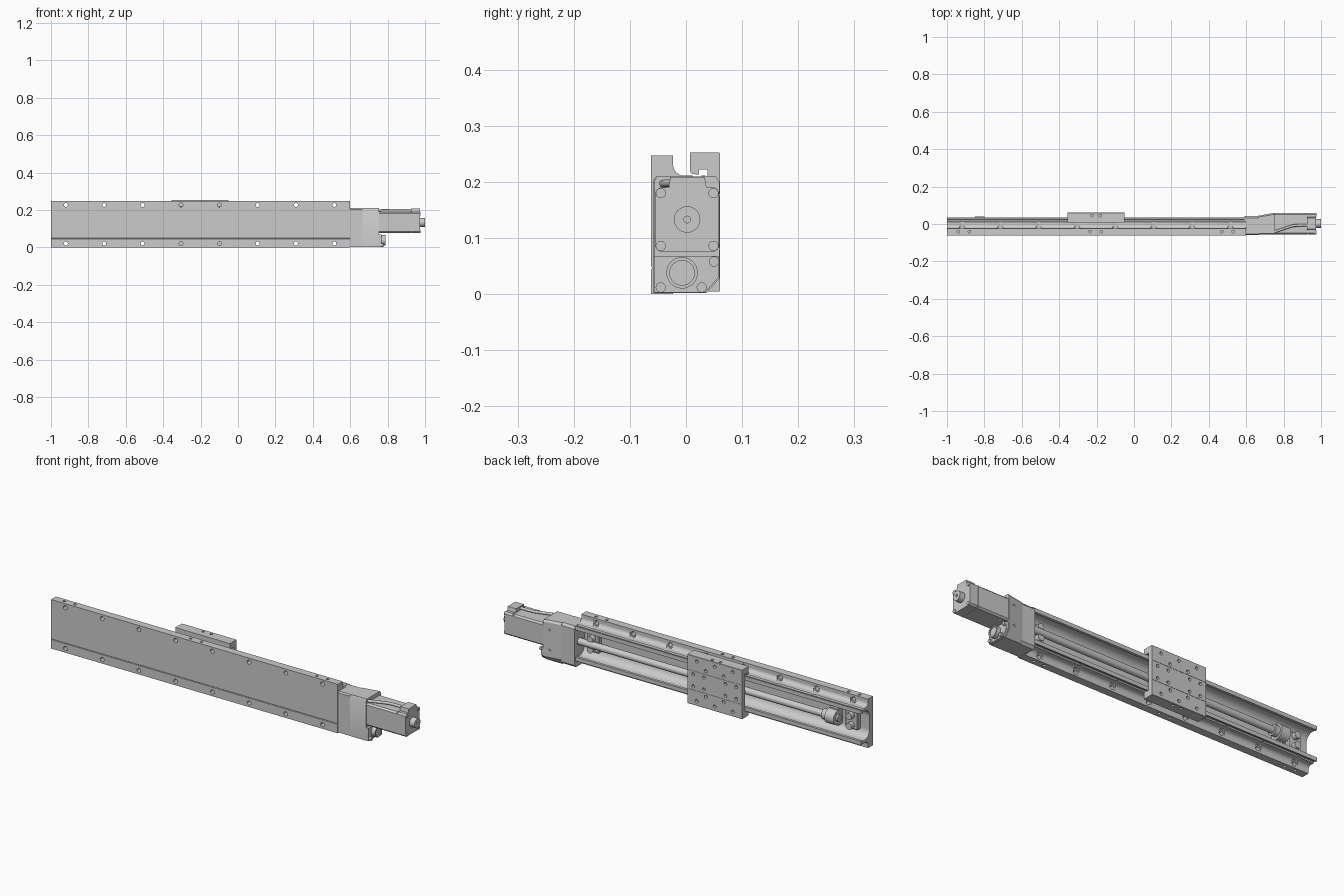
import bpy, bmesh, math
from mathutils import Matrix, Vector

if "Cube" in bpy.data.objects:
    bpy.data.objects.remove(bpy.data.objects["Cube"])

ZC = 0.1235                      # mid-height of the rail
HOLES_X = [-0.92 + 0.205 * i for i in range(8)]
TURN = {'X': Matrix.Rotation(math.pi / 2, 4, 'Y'),
        'Y': Matrix.Rotation(-math.pi / 2, 4, 'X'),
        'Z': Matrix.Identity(4)}


def finish(name, bm):
    bmesh.ops.recalc_face_normals(bm, faces=bm.faces)
    me = bpy.data.meshes.new(name)
    bm.to_mesh(me)
    bm.free()
    ob = bpy.data.objects.new(name, me)
    bpy.context.collection.objects.link(ob)
    return ob


def prism(name, pts, x0, x1):
    """Extrude a (y, z) outline along x."""
    bm = bmesh.new()
    f = bm.faces.new([bm.verts.new((x0, y, z)) for y, z in pts])
    g = bmesh.ops.extrude_face_region(bm, geom=[f])
    bmesh.ops.translate(bm, vec=(x1 - x0, 0, 0),
                        verts=[v for v in g['geom'] if isinstance(v, bmesh.types.BMVert)])
    return finish(name, bm)


def box(name, x, y, z, bevel=0.0):
    bm = bmesh.new()
    bmesh.ops.create_cube(bm, size=1)
    for v in bm.verts:
        v.co = [(r[0] + r[1]) / 2 + c * (r[1] - r[0]) for c, r in zip(v.co, (x, y, z))]
    if bevel:
        bmesh.ops.bevel(bm, geom=bm.edges[:], offset=bevel, segments=1, affect='EDGES')
    return finish(name, bm)


def cylinders(name, items, axis, n=24):
    """items: (centre, radius, length)"""
    bm = bmesh.new()
    for c, r, l in items:
        bmesh.ops.create_cone(bm, cap_ends=True, segments=n, radius1=r, radius2=r, depth=l,
                              matrix=Matrix.Translation(Vector(c)) @ TURN[axis])
    return finish(name, bm)


def cut(ob, *cutters):
    for c in cutters:
        m = ob.modifiers.new('cut', 'BOOLEAN')
        m.operation, m.solver, m.object = 'DIFFERENCE', 'EXACT', c
    dg = bpy.context.evaluated_depsgraph_get()
    me = bpy.data.meshes.new_from_object(ob.evaluated_get(dg))
    ob.modifiers.clear()
    ob.data = me
    for c in cutters:
        bpy.data.objects.remove(c)


def arc(cy, cz, r, a0, a1, n=8):
    return [(cy + r * math.cos(math.radians(a0 + (a1 - a0) * i / n)),
             cz + r * math.sin(math.radians(a0 + (a1 - a0) * i / n))) for i in range(n + 1)]


def mirrored(half, zc):
    return [(y, zc + d) for y, d in half] + [(y, zc - d) for y, d in reversed(half)]


# Rail body: U channel with flanges, coved shoulders and ball grooves
half = [(-0.062, 0.1235), (-0.023, 0.1235)] + arc(-0.003, 0.1075, 0.02, 180, 270)
half += [(0.012, 0.0875), (0.016, 0.082), (0.024, 0.082), (0.028, 0.0875),
         (0.035, 0.0875), (0.035, 0.068), (0.022, 0.068), (0.018, 0.073)]
half += arc(0.005, 0.033, 0.04, 90, 180) + [(-0.035, 0.02)]
outline = mirrored(half, ZC) + [(-0.062, 0.045), (-0.060, 0.047), (-0.062, 0.049)]
rail = prism('rail_body', outline, -1, 0.6)
spots = [(x, z) for x in HOLES_X for z in (0.0205, 0.2265)]
cut(rail,
    cylinders('hole_cutter', [((x, -0.04, z), 0.0105, 0.08) for x, z in spots], 'Y'),
    cylinders('spotface_cutter', [((x, 0.0, z), 0.0175, 0.048) for x, z in spots], 'Y'),
    cylinders('edge_hole_cutter', [((x, -0.041, z), 0.007, 0.02)
                                   for x in (-0.94, -0.88, -0.235, -0.175, 0.47, 0.53)
                                   for z in (0, 2 * ZC)], 'Z', 16))

# Carriage straddling the rail
cz = 0.1285
carriage = prism('carriage', mirrored([(0.061, 0.122), (0.0595, 0.1235), (0.007, 0.1235), (0.007, 0.090),
                                       (0.011, 0.086), (0.0165, 0.086), (0.0165, 0.0845),
                                       (0.0235, 0.0845), (0.0235, 0.0935),
                                       (0.038, 0.0935)], cz), -0.355, -0.05)
xm = -0.2025
grid = [(dx, dz) for dz in (-0.1, 0.1) for dx in (-0.1, 0, 0.1)]
grid += [(dx, dz) for dz in (-0.065, 0.065) for dx in (-0.05, 0.05)]
grid += [(dx, dz) for dz in (-0.03, 0.03) for dx in (-0.12, -0.06, 0.06, 0.12)]
cut(carriage,
    cylinders('plate_holes', [((xm + dx, 0.06, cz + dz), 0.008, 0.024) for dx, dz in grid], 'Y', 16),
    cylinders('side_holes', [((x, 0.045, z), 0.007, 0.024) for x in (-0.225, -0.18)
                             for z in (0.005, 0.252)], 'Z', 16))
for d in (-0.048, 0.048):
    cut(carriage, box('seam', (-0.4, 0), (0.0595, 0.07), (cz + d - 0.001, cz + d + 0.001)))
box('nut_block', (-0.32, -0.085), (-0.02, 0.04), (ZC - 0.045, ZC + 0.045), 0.006)

# Drive screw with its far bearing and end stops
cylinders('drive_screw', [((-0.13, 0.004, ZC), 0.017, 1.46)], 'X', 32)
cylinders('screw_bearing', [((-0.825, 0.004, ZC), 0.036, 0.05), ((-0.79, 0.004, ZC), 0.026, 0.03)], 'X', 32)
box('bearing_foot', (-0.85, -0.80), (-0.036, 0.0), (ZC - 0.045, ZC + 0.045), 0.004)
for i, x in enumerate((-0.915, 0.53)):
    box(f'end_stop_{i}', (x - 0.035, x + 0.035), (-0.036, -0.012), (ZC - 0.045, ZC + 0.045), 0.004)
    cylinders(f'stop_bumper_{i}', [((x, -0.002, ZC + s * 0.025), 0.017, 0.024) for s in (-1, 1)], 'Y')

# Bearing housing and belt housing at the drive end
prism('bearing_housing', [(-0.058, 0.003), (0.03, 0.003), (0.042, 0.015), (0.042, 0.198),
                          (0.032, 0.21), (-0.053, 0.21), (-0.058, 0.203)], 0.592, 0.665)
belt = prism('belt_housing', [(-0.057, 0.002), (0.036, 0.002), (0.06, 0.028), (0.06, 0.2),
                              (0.053, 0.21), (-0.052, 0.21), (-0.057, 0.2)], 0.665, 0.755)
bm = bmesh.new()
bm.from_mesh(belt.data)
for v in bm.verts:               # sloped shoulder towards the rail
    if v.co.x < 0.67 and v.co.y > 0.05:
        v.co.y -= 0.016
bm.to_mesh(belt.data)
bm.free()
cut(belt, cylinders('belt_holes', [((0.72, 0.06, z), 0.006, 0.02) for z in (0.065, 0.165)], 'Y', 16))
prism('lower_cover', [(-0.057, 0.003), (0.034, 0.003), (0.058, 0.03), (0.058, 0.068),
                      (-0.057, 0.068)], 0.755, 0.768)
port = cylinders('round_port', [((0.777, -0.007, 0.038), 0.028, 0.025)], 'X', 40)
cut(port, cylinders('port_recess', [((0.79, -0.007, 0.038), 0.022, 0.012)], 'X', 40))
cylinders('cover_bolts', [((0.771, y, z), 0.009, 0.014)
                          for y, z in ((-0.045, 0.012), (0.028, 0.012), (0.05, 0.058))], 'X')

# Motor with rear cap, bolts and shaft knob
MY, MZ = 0.002, 0.133
w, c = 0.057, 0.008
octo = [(MY + a, MZ + b) for a, b in ((-w, -w + c), (-w + c, -w), (w - c, -w), (w, -w + c),
                                      (w, w - c), (w - c, w), (-w + c, w), (-w, w - c))]
prism('motor_body', octo, 0.755, 0.925)
prism('motor_rear_cap', octo, 0.928, 0.972)
box('cap_seam', (0.92, 0.93), (MY - 0.054, MY + 0.054), (MZ - 0.054, MZ + 0.054))
cylinders('motor_bolts', [((0.971, MY + a * 0.047, MZ + b * 0.047), 0.009, 0.01)
                          for a in (-1, 1) for b in (-1, 1)], 'X')
knob = cylinders('rear_knob', [((0.985, MY, MZ), 0.0235, 0.03)], 'X', 32)
cut(knob, cylinders('knob_hole', [((1.0, MY, MZ), 0.006, 0.02)], 'X', 16))

# Cable box and cable along the motor top
prism('cable_box', [(-0.031, 0.188), (0.037, 0.188), (0.033, 0.209), (-0.028, 0.209)], 0.925, 0.972)
cu = bpy.data.curves.new('motor_cable', 'CURVE')
cu.dimensions = '3D'
cu.bevel_depth, cu.bevel_resolution, cu.use_fill_caps = 0.007, 3, True
sp = cu.splines.new('POLY')
path = [(0.735, -0.044, 0.197), (0.75, -0.042, 0.197), (0.84, -0.012, 0.198),
        (0.86, -0.008, 0.198), (0.93, -0.006, 0.198)]
sp.points.add(len(path) - 1)
for p, co in zip(sp.points, path):
    p.co = (*co, 1)
bpy.context.collection.objects.link(bpy.data.objects.new('motor_cable', cu))

# Smooth the round surfaces, keep hard edges
bpy.ops.object.select_all(action='DESELECT')
for ob in bpy.context.collection.objects:
    if ob.type == 'MESH':
        ob.select_set(True)
        bpy.context.view_layer.objects.active = ob
bpy.ops.object.shade_smooth_by_angle(angle=math.radians(30))
